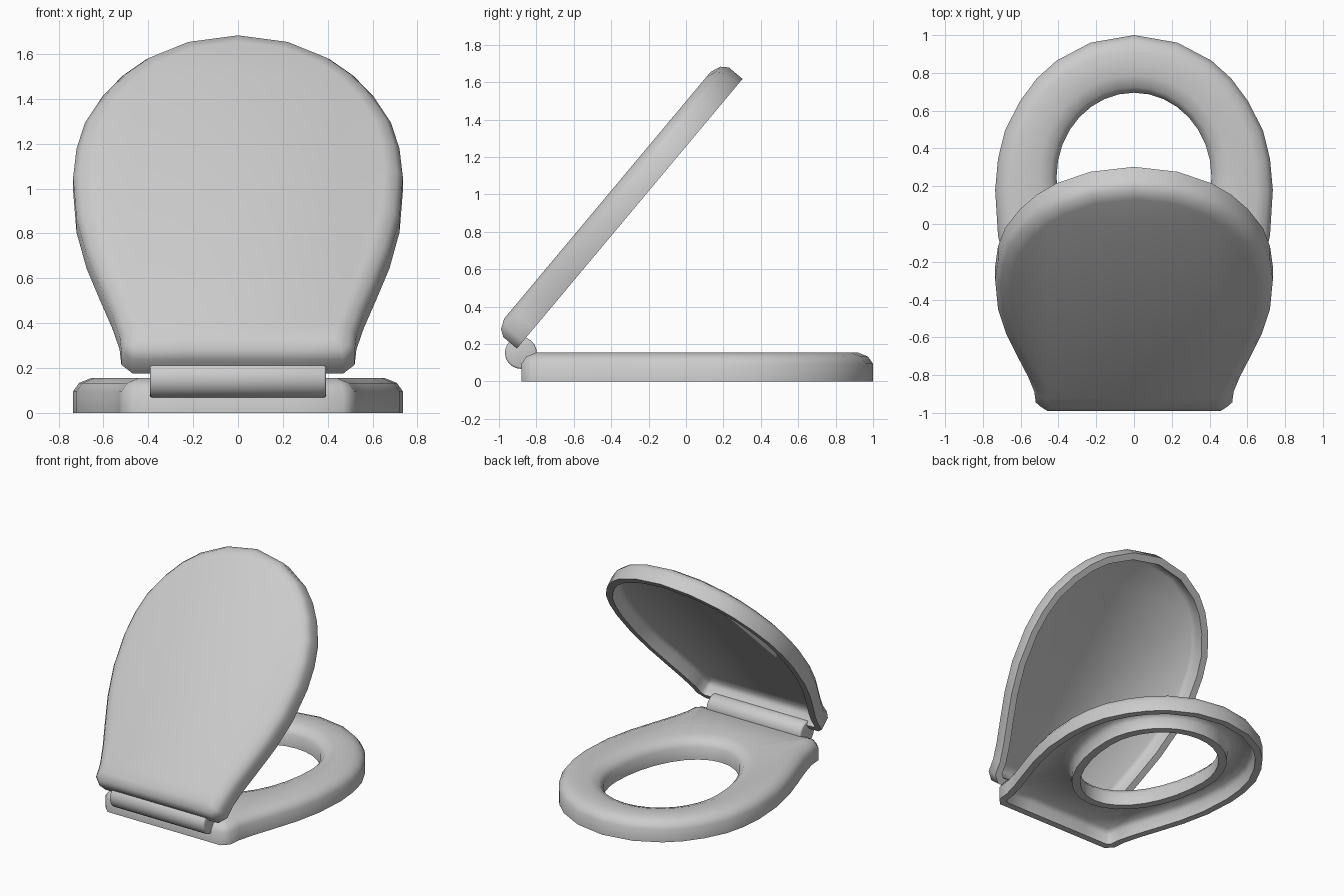
import bpy, bmesh
from math import sin, cos, pi, radians, atan2
from mathutils import Vector, Matrix

if "Cube" in bpy.data.objects:
    bpy.data.objects.remove(bpy.data.objects["Cube"])

# Right half of the shared outline, front tip to back middle
HALF = [(0, 1), (.23, .96), (.41, .865), (.515, .77), (.604, .65), (.683, .495),
        (.72, .345), (.735, .18), (.72, -.06), (.675, -.27), (.617, -.45),
        (.56, -.62), (.528, -.74), (.52, -.83), (.47, -.88), (.25, -.88), (0, -.88)]


def mirror(half):
    return [Vector(p) for p in half] + [Vector((-x, y)) for x, y in half[-2:0:-1]]


def inset(loop, d):
    """Move a clockwise loop inward by d with mitred corners."""
    out, n = [], len(loop)
    for i, p in enumerate(loop):
        a = (p - loop[i - 1]).normalized()
        b = (loop[(i + 1) % n] - p).normalized()
        na, nb = Vector((a.y, -a.x)), Vector((b.y, -b.x))
        m = (na + nb).normalized()
        out.append(p + m * d / m.dot(na))
    return out


def skin(name, sections, closed):
    """Join stacked (loop, z) sections; close into a ring or cap both ends."""
    bm = bmesh.new()
    rings = [[bm.verts.new((p.x, p.y, z)) for p in loop] for loop, z in sections]
    pairs = list(zip(rings, rings[1:]))
    if closed:
        pairs.append((rings[-1], rings[0]))
    else:
        bm.faces.new(rings[0])
        bm.faces.new(rings[-1])
    for r, s in pairs:
        for i in range(len(r)):
            j = (i + 1) % len(r)
            bm.faces.new((r[i], r[j], s[j], s[i]))
    bmesh.ops.recalc_face_normals(bm, faces=bm.faces)
    return finish(name, bm)


def finish(name, bm):
    me = bpy.data.meshes.new(name)
    bm.to_mesh(me)
    bm.free()
    ob = bpy.data.objects.new(name, me)
    bpy.context.collection.objects.link(ob)
    bpy.ops.object.select_all(action='DESELECT')
    ob.select_set(True)
    bpy.context.view_layer.objects.active = ob
    bpy.ops.object.shade_smooth_by_angle(angle=radians(50))
    return ob


outline = mirror(HALF)
n = len(HALF) - 1
hole = mirror([(.41 * sin(pi * i / n) if 0 < i < n else 0,
                .25 + (.445 if i <= n / 2 else .67) * cos(pi * i / n)) for i in range(n + 1)])

# Shell cross-section (inset, z): top, rounded edge, wall, rim, hollow underside
PROFILE = [(.08, .155), (.026, .133), (0, .095), (0, 0), (.05, 0), (.055, .075), (.082, .105)]
outer = [(inset(outline, d), z) for d, z in PROFILE]
inner = [(inset(hole, -d * 1.15), z) for d, z in PROFILE]

# Seat ring
skin("seat", outer + inner[::-1], True)

# Raised lid, tilted about its back rim
lid = skin("lid", outer, False)
lid.matrix_world = (Matrix.Translation((0, -.904, .176))
                    @ Matrix.Rotation(atan2(1.439, 1.204), 4, 'X')
                    @ Matrix.Translation((0, .88, 0)))

# Hinge barrel
bm = bmesh.new()
bmesh.ops.create_cone(bm, cap_ends=True, segments=24, radius1=.085, radius2=.085, depth=.785,
                      matrix=Matrix.Translation((0, -.883, .153)) @ Matrix.Rotation(pi / 2, 4, 'Y'))
caps = [e for e in bm.edges if any(len(f.verts) > 4 for f in e.link_faces)]
bmesh.ops.bevel(bm, geom=caps, offset=.01, segments=2, profile=.5, affect='EDGES')
finish("hinge", bm)
